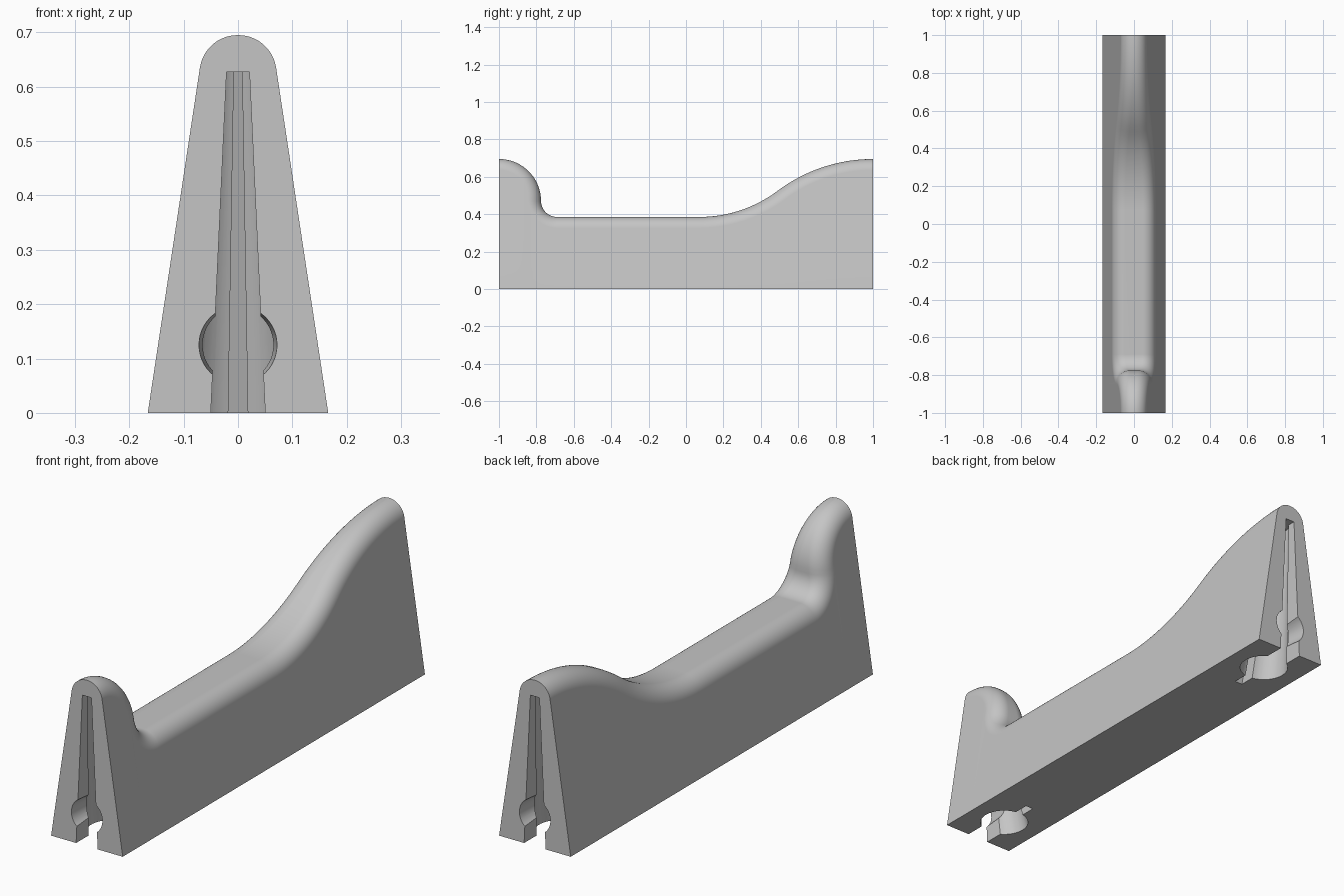
import bpy, bmesh
from math import sin, cos, pi, atan, asin, radians

if "Cube" in bpy.data.objects:
    bpy.data.objects.remove(bpy.data.objects["Cube"])

grey = bpy.data.materials.new("light_grey")
grey.use_nodes = True
grey.diffuse_color = (0.56, 0.56, 0.56, 1)
grey.node_tree.nodes["Principled BSDF"].inputs["Base Color"].default_value = (0.56, 0.56, 0.56, 1)

BASE, SLOPE, ROUND = 0.166, 0.151, 0.07
HIGH, LOW = 0.695, 0.385


def loft(name, rings):
    """Closed solid through rings of equal point count."""
    bm = bmesh.new()
    loops = [[bm.verts.new(p) for p in ring] for ring in rings]
    count = len(loops[0])
    for a, b in zip(loops, loops[1:]):
        for i in range(count):
            j = (i + 1) % count
            bm.faces.new((a[i], a[j], b[j], b[i]))
    bm.faces.new(loops[0][::-1])
    bm.faces.new(loops[-1])
    if bm.calc_volume(signed=True) < 0:
        bmesh.ops.reverse_faces(bm, faces=bm.faces[:])
    mesh = bpy.data.meshes.new(name)
    bm.to_mesh(mesh)
    bm.free()
    mesh.materials.append(grey)
    obj = bpy.data.objects.new(name, mesh)
    bpy.context.scene.collection.objects.link(obj)
    return obj


def cut(obj, cutter):
    """Subtract the cutter with the first solver that gives a cut solid."""
    cutter.hide_render = True
    mod = obj.modifiers.new("cut", "BOOLEAN")
    mod.operation = "DIFFERENCE"
    mod.object = cutter
    for solver in ("MANIFOLD", "EXACT", "FLOAT"):
        mod.solver = solver
        graph = bpy.context.evaluated_depsgraph_get()
        graph.update()
        result = bpy.data.meshes.new_from_object(obj.evaluated_get(graph))
        if len(result.polygons) > len(obj.data.polygons):
            obj.data = result
            break
    obj.modifiers.clear()
    bpy.data.objects.remove(cutter)


def arc(cy, cz, radius, start, end, steps, side):
    """Ridge points (y, z, normal y, normal z); angles measured from +z to +y."""
    points = []
    for i in range(steps + 1):
        a = start + (end - start) * i / steps
        points.append((cy + radius * sin(a), cz + radius * cos(a), side * sin(a), side * cos(a)))
    return points


# Ridge line: steep front post, flat saddle, gentle rise to the back
post_r, dip_r, rise_r, crest_r = 0.225, 0.085, 0.70, 0.85
lean = asin(0.6)
start_y = 1 - (rise_r + crest_r) * sin(lean)
ridge = arc(-1, HIGH - post_r, post_r, 0, pi / 2, 18, 1)
ridge += arc(-1 + post_r + dip_r, LOW + dip_r, dip_r, -pi / 2, -pi, 12, -1)[1:]
ridge += arc(start_y, LOW + rise_r, rise_r, pi, pi - lean, 16, -1)
ridge += arc(1, HIGH - crest_r, crest_r, -lean, 0, 16, 1)[1:]


# Body: sloping sides with a rolled edge along the ridge
def section(y, z, ny, nz):
    tilt = atan(SLOPE) * nz
    side_z = z - nz * ROUND * (1 - sin(tilt))
    centre = max(BASE - SLOPE * side_z - ROUND * cos(tilt), 0.0005)
    half = []
    for i in range(11):
        a = tilt + (pi / 2 - tilt) * i / 10
        depth = ROUND * (1 - sin(a))
        half.append((centre + ROUND * cos(a), y - ny * depth, z - nz * depth))
    half.insert(0, (BASE, half[0][1], 0))
    return half + [(-x, py, pz) for x, py, pz in reversed(half)]


body = loft("body", [section(*p) for p in ridge])


# Keyhole slots and round mouths, the same at both ends
def keyhole(sign):
    centre, radius, neck, notch = 0.168, 0.098, 0.05, 0.018
    first, last = asin(neck / radius), pi - asin(notch / radius)
    half = [(neck, -0.01)]
    for i in range(25):
        a = first + (last - first) * i / 24
        half.append((radius * sin(a), centre - radius * cos(a)))
    half.append((notch, 0.33))
    outline = half + [(-x, t) for x, t in reversed(half)]
    rings = []
    for z in (-0.01, 0.627):
        k = 1 - 0.58 * z / 0.627
        rings.append([(x * k, sign * (1 - t * k), z) for x, t in outline])
    return loft("slot_cutter", rings)


def mouth(sign):
    rings = []
    for t, r in ((-0.01, 0.0725), (0.15, 0.061)):
        rings.append([(r * cos(i * pi / 24), sign * (1 - t), 0.125 + r * sin(i * pi / 24))
                      for i in range(48)])
    return loft("mouth_cutter", rings)


for sign in (-1, 1):
    cut(body, keyhole(sign))
    cut(body, mouth(sign))

# Smooth rolled edge, crisp corners
bpy.context.view_layer.objects.active = body
body.select_set(True)
bpy.ops.object.shade_smooth_by_angle(angle=radians(30))
weighted = body.modifiers.new("even_shading", "WEIGHTED_NORMAL")
weighted.keep_sharp = True
